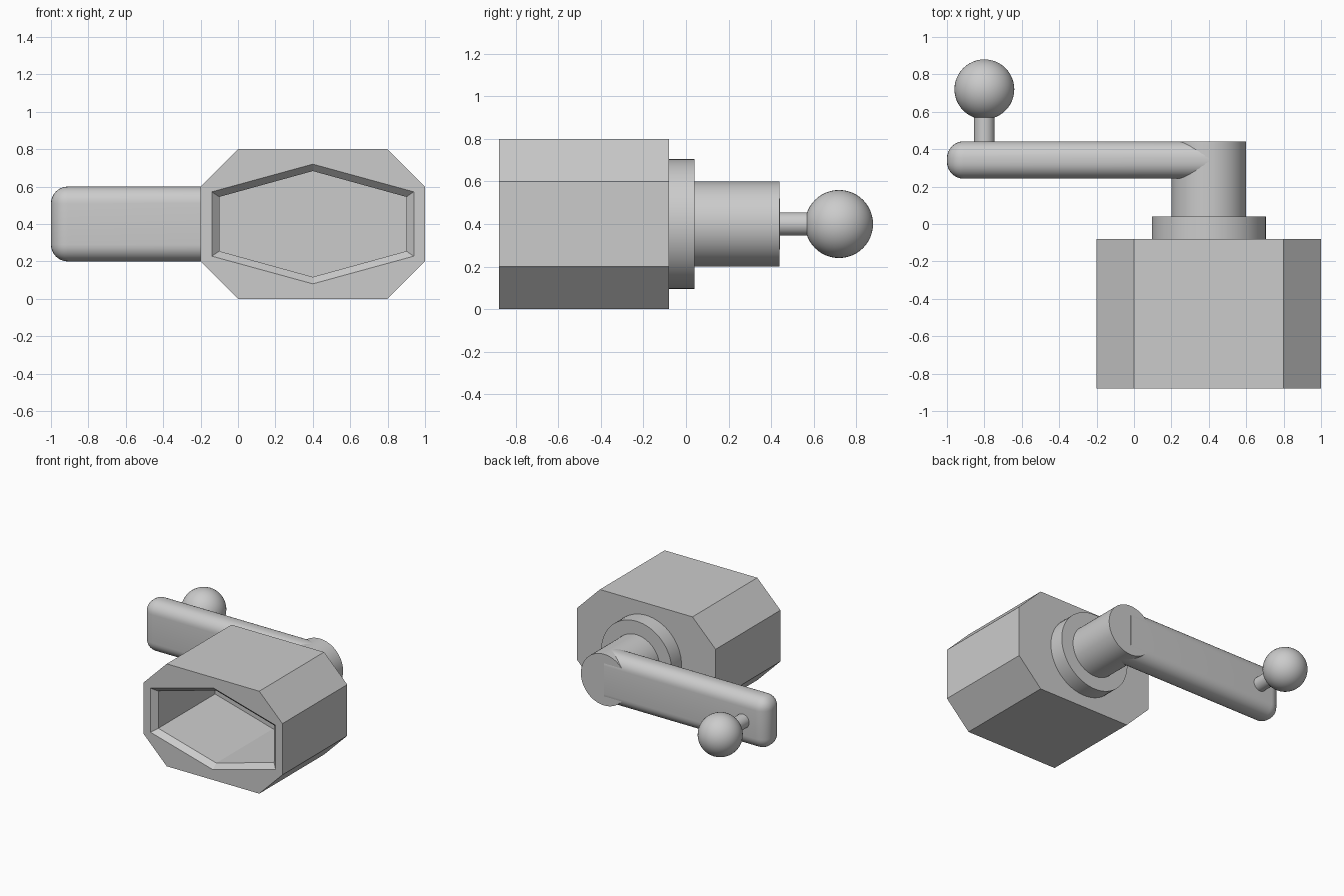
import bpy, bmesh, math

cube = bpy.data.objects.get("Cube")
if cube:
    bpy.data.objects.remove(cube, do_unlink=True)

grey = bpy.data.materials.new("plain grey")
grey.use_nodes = True
GREY = (0.6, 0.6, 0.6, 1)
grey.diffuse_color = GREY
grey.node_tree.nodes["Principled BSDF"].inputs["Base Color"].default_value = GREY

CX, CZ = 0.4, 0.4  # axis of the housing and shaft


def smooth(obj):
    bpy.ops.object.select_all(action='DESELECT')
    obj.select_set(True)
    bpy.context.view_layer.objects.active = obj
    bpy.ops.object.shade_smooth_by_angle(angle=math.radians(35))


def add_mesh(name, bm):
    bmesh.ops.recalc_face_normals(bm, faces=bm.faces[:])
    mesh = bpy.data.meshes.new(name)
    bm.to_mesh(mesh)
    bm.free()
    mesh.materials.append(grey)
    obj = bpy.data.objects.new(name, mesh)
    bpy.context.collection.objects.link(obj)
    return obj


def cylinder(name, x, radius, y0, y1, sides=64):
    bpy.ops.mesh.primitive_cylinder_add(
        vertices=sides, radius=radius, depth=y1 - y0,
        location=(x, (y0 + y1) / 2, CZ), rotation=(math.pi / 2, 0, 0))
    obj = bpy.context.object
    obj.name = name
    obj.data.materials.append(grey)
    smooth(obj)


# Housing: eight-sided block with a chamfered hexagonal socket
bm = bmesh.new()


def ring(points, y):
    return [bm.verts.new((CX + x, y, CZ + z)) for x, z in points]


def bridge(a, b):
    n = len(a)
    for i in range(n):
        j = (i + 1) % n
        bm.faces.new((a[i], a[j], b[j], b[i]))


def hexagon(half_width, side, apex):
    return [(half_width, -side), (half_width, side), (0, apex),
            (-half_width, side), (-half_width, -side), (0, -apex)]


octagon = [(0.6, -0.2), (0.6, 0.2), (0.4, 0.4), (-0.4, 0.4),
           (-0.6, 0.2), (-0.6, -0.2), (-0.4, -0.4), (0.4, -0.4)]
back = ring(octagon, -0.08)
front = ring(octagon, -0.88)
rim = ring(hexagon(0.54, 0.172, 0.32), -0.88)
inner = ring(hexagon(0.5, 0.145, 0.283), -0.84)
floor = ring(hexagon(0.5, 0.145, 0.283), -0.14)
bridge(back, front)
bridge(rim, inner)
bridge(inner, floor)
bm.faces.new(back)
bm.faces.new(floor)
border = [e for e in bm.edges if e.is_boundary]
bmesh.ops.triangle_fill(bm, edges=border, use_beauty=True)
add_mesh("housing", bm)

# Flange and shaft behind the housing
cylinder("flange", CX, 0.305, -0.08, 0.04)
cylinder("shaft", CX, 0.2, 0.04, 0.44)

# Crank arm: rounded bar whose square end is buried in the shaft
bm = bmesh.new()
bmesh.ops.create_cube(bm, size=1)
for v in bm.verts:
    v.co = (v.co.x * 1.4 - 0.3, v.co.y * 0.2 + 0.342, v.co.z * 0.4 + CZ)
edges = [e for e in bm.edges if min(v.co.x for v in e.verts) < 0]
bmesh.ops.bevel(bm, geom=edges, offset=0.09, segments=8, profile=0.5,
                affect='EDGES')
smooth(add_mesh("crank_arm", bm))

# Handle: short peg with a ball knob
cylinder("knob_peg", -0.8, 0.055, 0.4, 0.62, 32)
bpy.ops.mesh.primitive_uv_sphere_add(segments=48, ring_count=24, radius=0.16,
                                     location=(-0.8, 0.72, CZ),
                                     rotation=(math.pi / 2, 0, 0))
knob = bpy.context.object
knob.name = "knob"
knob.data.materials.append(grey)
smooth(knob)
